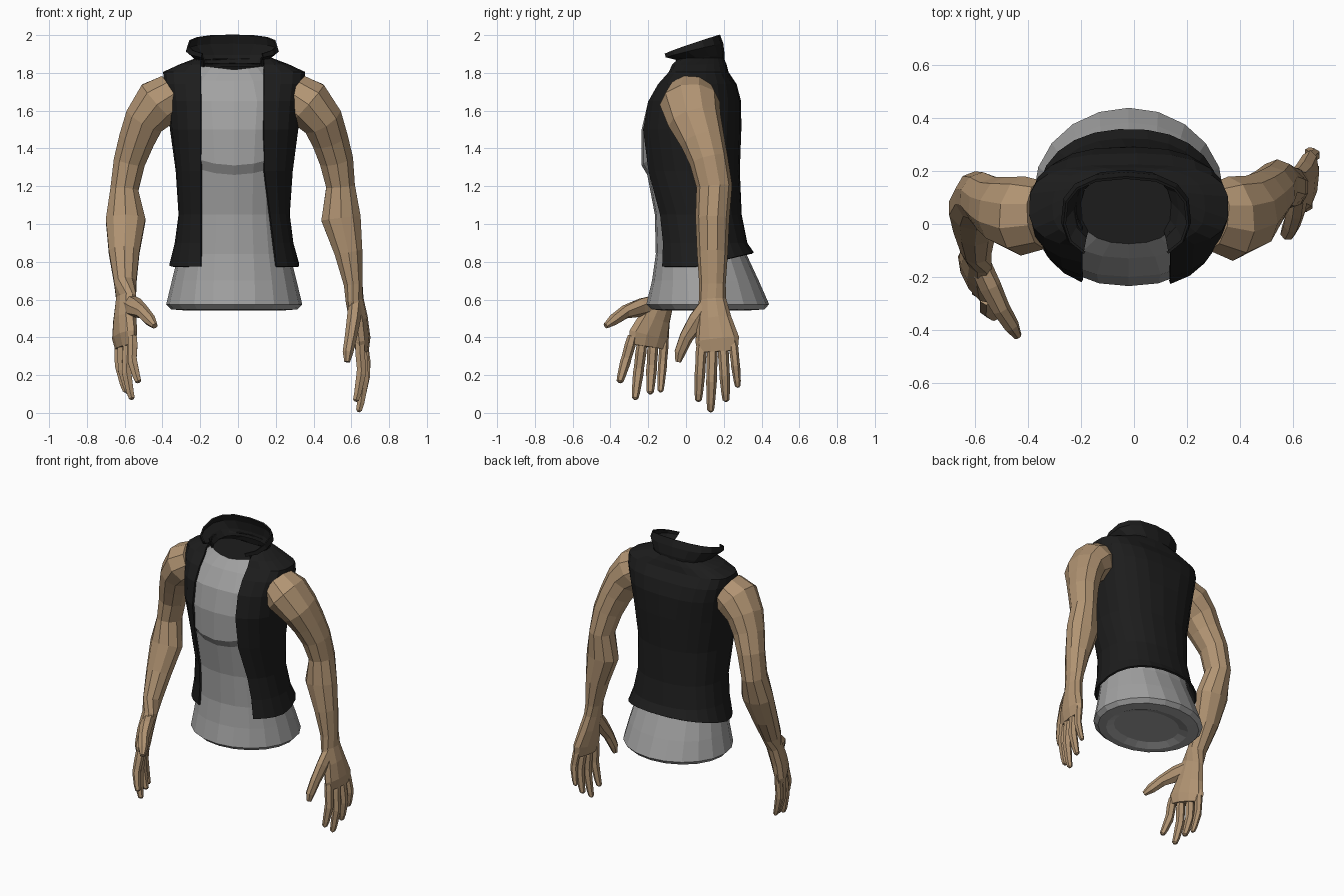
import bpy, bmesh, math
from mathutils import Vector


def material(name, rgb):
    m = bpy.data.materials.new(name)
    m.diffuse_color = (*rgb, 1)
    return m


SKIN = material("tan skin", (0.44, 0.295, 0.17))
GREY = material("grey cloth", (0.36, 0.36, 0.36))
BLACK = material("black cloth", (0.012, 0.012, 0.012))


def loft(name, rings, mats, closed=True, caps=(True, True), thickness=0.0):
    """Skin a list of point rings into one object."""
    bm = bmesh.new()
    rows = [[bm.verts.new(p) for p in ring] for ring in rings]
    n = len(rows[0])
    for a, b in zip(rows, rows[1:]):
        for i in range(n if closed else n - 1):
            j = (i + 1) % n
            bm.faces.new((a[i], a[j], b[j], b[i]))
    if caps[0]:
        bm.faces.new(rows[0][::-1])
    if caps[1]:
        bm.faces.new(rows[-1])
    if closed:
        bmesh.ops.recalc_face_normals(bm, faces=bm.faces)
    me = bpy.data.meshes.new(name)
    bm.to_mesh(me)
    bm.free()
    for m in mats:
        me.materials.append(m)
    ob = bpy.data.objects.new(name, me)
    bpy.context.collection.objects.link(ob)
    if thickness:
        mod = ob.modifiers.new("thickness", 'SOLIDIFY')
        mod.thickness = thickness
        mod.offset = -1
    return ob


def oval(z, hw, yf, yb, power, n, cx=-0.02, gap=None):
    """Horizontal section, boxier for low power; gap = (left, right) half widths of a front opening."""
    def s(v):
        return math.copysign(abs(v) ** power, v)
    if gap:
        t0 = -math.acos(min(1, gap[1] / hw) ** (1 / power))
        t1 = math.pi + math.acos(min(1, gap[0] / hw) ** (1 / power))
        angles = [t0 + (t1 - t0) * i / (n - 1) for i in range(n)]
    else:
        angles = [2 * math.pi * i / n for i in range(n)]
    cy, hd = (yf + yb) / 2, (yb - yf) / 2
    return [Vector((cx + hw * s(math.cos(t)), cy + hd * s(math.sin(t)), z)) for t in angles]


# Shirt: recessed underside, flared hem, waist, chest, neck
shirt_rows = [
    (0.565, 0.22, -0.08, 0.28, 0.95), (0.543, 0.27, -0.13, 0.34, 0.95), (0.548, 0.335, -0.18, 0.415, 1.0),
    (0.575, 0.36, -0.21, 0.44, 1.0), (0.70, 0.33, -0.18, 0.385, 0.95), (0.84, 0.295, -0.16, 0.32, 0.9),
    (1.05, 0.265, -0.165, 0.27, 0.87), (1.26, 0.28, -0.205, 0.26, 0.87), (1.31, 0.29, -0.235, 0.26, 0.87),
    (1.50, 0.305, -0.235, 0.265, 0.85), (1.65, 0.31, -0.20, 0.26, 0.8), (1.76, 0.27, -0.13, 0.23, 0.85),
    (1.825, 0.19, -0.075, 0.19, 0.87)]
shirt_rings = [oval(*r, 20) for r in shirt_rows]
for ring in shirt_rings[7:9]:
    for p in ring:
        p.z += 0.9 * min(abs(p.x + 0.02), 0.25) ** 2  # curved chest crease
for p in shirt_rings[-1]:
    p.z += 0.12 * abs(p.x + 0.02) - 0.008  # dipped neckline
shirt = loft("shirt", shirt_rings, [GREY, BLACK])
shirt.data.polygons[-1].material_index = 1  # dark neck opening

# Sleeveless vest, open at the front
vest_rows = [
    (0.775, 0.345, -0.18, 0.36, 0.9), (0.90, 0.315, -0.17, 0.325, 0.87), (1.05, 0.295, -0.18, 0.295, 0.87),
    (1.28, 0.31, -0.225, 0.285, 0.87), (1.50, 0.34, -0.245, 0.293, 0.82), (1.65, 0.355, -0.21, 0.292, 0.74),
    (1.74, 0.372, -0.155, 0.268, 0.70), (1.805, 0.378, -0.095, 0.225, 0.68), (1.845, 0.29, -0.085, 0.215, 0.75),
    (1.88, 0.20, -0.075, 0.20, 0.85)]
vest_rings = []
for row in vest_rows:
    right = 0.158 + 0.067 * max(0, (1.3 - row[0]) / 0.52)
    vest_rings.append(oval(*row, 21, gap=(0.178, right)))
for p in vest_rings[0]:
    p.z += 0.24 * max(0, p.y - 0.05)  # hem rises toward the back
loft("vest", vest_rings, [BLACK], closed=False, caps=(False, False), thickness=0.012)

# Flared collar, rim climbing from the front corners to the nape
collar_rings = []
for z, hw, yf, yb, rise, gap in [(1.82, 0.18, -0.075, 0.20, 0.03, 0.15), (1.865, 0.208, -0.09, 0.205, 0.03, 0.155),
                                 (1.872, 0.247, -0.135, 0.197, 0.085, 0.165),
                                 (1.888, 0.238, -0.14, 0.18, 0.115, 0.16)]:
    ring = oval(z, hw, yf, yb, 0.8, 13, cx=-0.03, gap=(gap, gap))
    for p in ring:
        p.z += rise * ((p.y - yf) / (yb - yf)) ** 0.85
    collar_rings.append(ring)
loft("collar", collar_rings, [BLACK], closed=False, caps=(False, False), thickness=0.01)


def tube(name, rows, n, side_from=99, hand_side=(0, 1, 0)):
    """Limb along (x, y, z, side radius, depth radius) rows."""
    pts = [Vector(r[:3]) for r in rows]
    rings = []
    for i, r in enumerate(rows):
        t = (pts[min(i + 1, len(pts) - 1)] - pts[max(i - 1, 0)]).normalized()
        s = Vector(hand_side if i >= side_from else (0, 1, 0))
        s = (s - t * s.dot(t)).normalized()
        d = t.cross(s)
        rings.append([pts[i] + s * (r[3] * math.cos(a)) + d * (r[4] * math.sin(a))
                      for a in (2 * math.pi * k / n for k in range(n))])
    return loft(name, rings, [SKIN])


def finger(name, base, tip, bow, r):
    """Tapered finger, bowed sideways in the middle."""
    a, b = Vector(base), Vector(tip)
    rows = []
    for f, k in [(-0.12, 0.95), (0.1, 1.08), (0.4, 1.0), (0.5, 1.05), (0.85, 0.82), (0.97, 0.66), (1, 0.3)]:
        p = a.lerp(b, f)
        p.x += bow * math.sin(math.pi * max(0, f))
        rows.append((*p, r * k, r * k))
    tube(name, rows, 6)


# Arms from shoulder to knuckles
right_arm = [
    (0.295, 0.03, 1.685, 0.13, 0.12), (0.365, 0.02, 1.64, 0.16, 0.138), (0.445, 0.045, 1.55, 0.143, 0.115),
    (0.485, 0.085, 1.45, 0.12, 0.102),
    (0.52, 0.12, 1.34, 0.103, 0.094), (0.543, 0.15, 1.20, 0.095, 0.08), (0.545, 0.14, 1.03, 0.09, 0.11),
    (0.585, 0.14, 0.85, 0.082, 0.078), (0.61, 0.14, 0.68, 0.07, 0.052), (0.617, 0.14, 0.60, 0.073, 0.048),
    (0.637, 0.15, 0.50, 0.09, 0.05), (0.655, 0.165, 0.39, 0.117, 0.045), (0.658, 0.168, 0.325, 0.107, 0.032)]
left_arm = [
    (-0.345, 0.035, 1.685, 0.13, 0.12), (-0.42, 0.03, 1.64, 0.15, 0.138), (-0.495, 0.05, 1.55, 0.13, 0.112),
    (-0.535, 0.07, 1.45, 0.11, 0.10),
    (-0.575, 0.10, 1.33, 0.097, 0.088), (-0.602, 0.105, 1.18, 0.095, 0.078), (-0.595, 0.06, 1.02, 0.09, 0.11),
    (-0.603, -0.01, 0.85, 0.08, 0.085), (-0.597, -0.09, 0.69, 0.068, 0.062), (-0.592, -0.125, 0.61, 0.073, 0.05),
    (-0.60, -0.165, 0.50, 0.092, 0.052), (-0.60, -0.195, 0.41, 0.118, 0.048), (-0.597, -0.203, 0.35, 0.108, 0.033)]
tube("right_arm", right_arm, 10, 9, (0.12, 1, 0))
tube("left_arm", left_arm, 10, 9, (-0.42, 0.9, 0))

# Fingers: index, middle, ring, little
right_fingers = [((0.642, 0.082, 0.35), (0.622, 0.065, 0.06)), ((0.655, 0.14, 0.33), (0.638, 0.13, 0.005)),
                 ((0.662, 0.197, 0.335), (0.648, 0.212, 0.06)), ((0.665, 0.25, 0.365), (0.658, 0.275, 0.135))]
left_fingers = [((-0.555, -0.29, 0.38), (-0.525, -0.352, 0.16)), ((-0.582, -0.235, 0.35), (-0.56, -0.27, 0.07)),
                ((-0.61, -0.175, 0.355), (-0.575, -0.19, 0.10)), ((-0.63, -0.115, 0.385), (-0.595, -0.135, 0.11))]
for side, bow, fingers in (("right", 0.02, right_fingers), ("left", -0.018, left_fingers)):
    for label, (base, tip) in zip(("index", "middle", "ring", "little"), fingers):
        finger(f"{side}_{label}_finger", base, tip, bow, 0.023 if label == "little" else 0.027)

# Thumbs
tube("right_thumb", [(0.622, 0.12, 0.58, 0.045, 0.038), (0.612, 0.06, 0.49, 0.052, 0.038),
                     (0.597, 0.0, 0.40, 0.038, 0.033), (0.582, -0.033, 0.32, 0.031, 0.029),
                     (0.578, -0.042, 0.27, 0.016, 0.016)], 7)
tube("left_thumb", [(-0.58, -0.16, 0.58, 0.05, 0.04), (-0.548, -0.235, 0.56, 0.055, 0.04),
                    (-0.505, -0.32, 0.535, 0.038, 0.035), (-0.465, -0.385, 0.49, 0.032, 0.03),
                    (-0.44, -0.425, 0.46, 0.016, 0.016)], 7, 0, (0.3, 0.5, 0.9))
